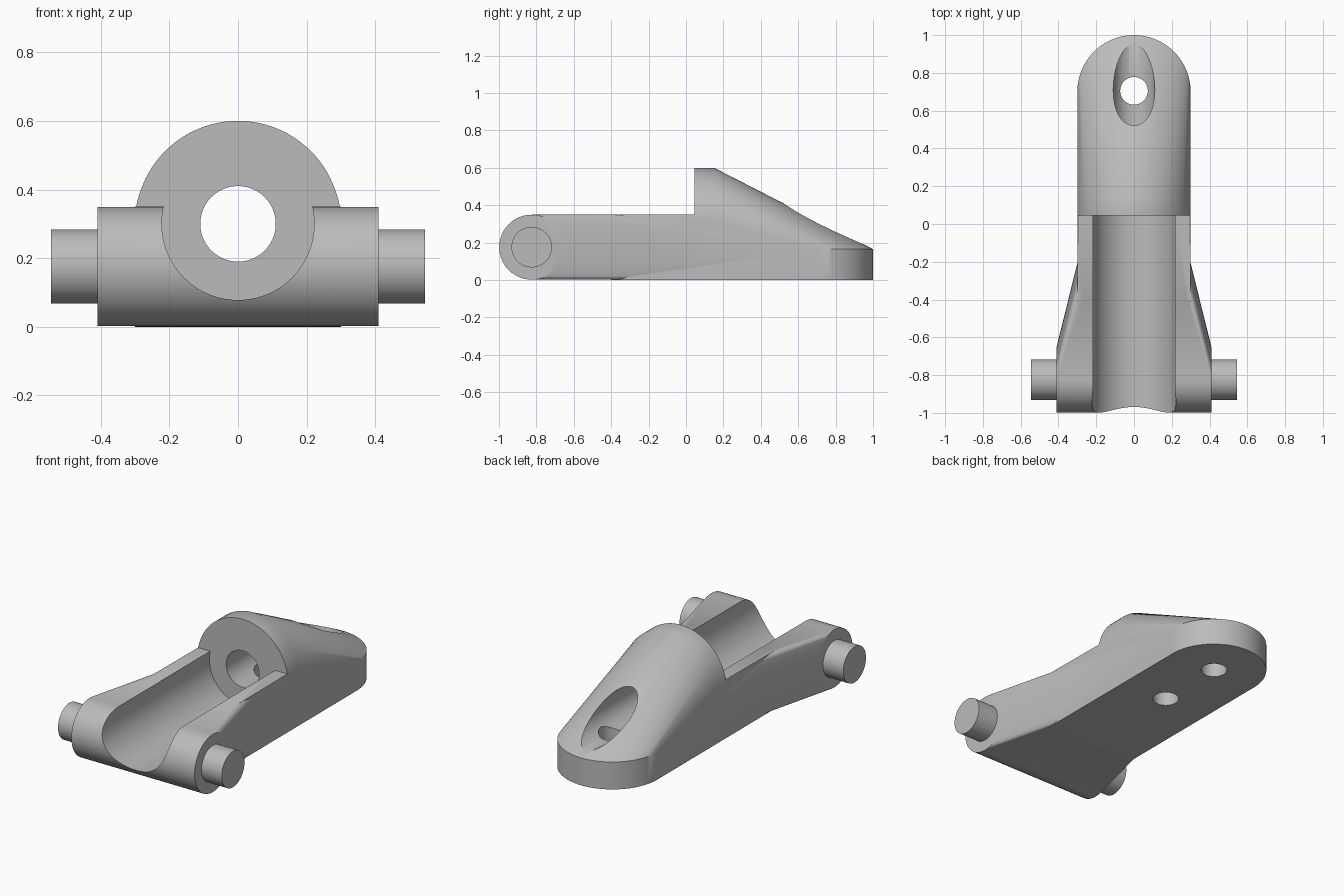
import bpy, bmesh, math
from mathutils import Vector

if "Cube" in bpy.data.objects:
    bpy.data.objects.remove(bpy.data.objects["Cube"])

grey = bpy.data.materials.new("plain grey")
grey.diffuse_color = (0.5, 0.5, 0.5, 1)
grey.use_nodes = True
grey.node_tree.nodes["Principled BSDF"].inputs["Base Color"].default_value = grey.diffuse_color
SEG = 96


def ring(axis, centre, radius):
    """Points of a circle around the given axis."""
    pts = []
    for i in range(SEG):
        a = 2 * math.pi * i / SEG
        c, s = radius * math.cos(a), radius * math.sin(a)
        off = {"x": (0, c, s), "y": (c, 0, s), "z": (c, s, 0)}[axis]
        pts.append(Vector(centre) + Vector(off))
    return pts


def hull(name, pts):
    """Convex solid around the given points."""
    bm = bmesh.new()
    for p in pts:
        bm.verts.new(p)
    res = bmesh.ops.convex_hull(bm, input=bm.verts[:])
    junk = {v for v in res["geom_interior"] + res["geom_unused"]
            if isinstance(v, bmesh.types.BMVert)}
    bmesh.ops.delete(bm, geom=list(junk), context="VERTS")
    bmesh.ops.dissolve_limit(bm, angle_limit=0.001, verts=bm.verts[:], edges=bm.edges[:])
    bmesh.ops.recalc_face_normals(bm, faces=bm.faces[:])
    me = bpy.data.meshes.new(name)
    bm.to_mesh(me)
    bm.free()
    me.materials.append(grey)
    ob = bpy.data.objects.new(name, me)
    bpy.context.collection.objects.link(ob)
    return ob


def rod(name, axis, start, end, radius):
    return hull(name, ring(axis, start, radius) + ring(axis, end, radius))


def combine(target, other, operation):
    mod = target.modifiers.new(operation, "BOOLEAN")
    mod.operation = operation
    mod.solver = "EXACT"
    mod.object = other
    bpy.context.view_layer.objects.active = target
    bpy.ops.object.modifier_apply(modifier=mod.name)
    bpy.data.objects.remove(other)


# rear body: crossbar round, upright barrel and flat round foot, wrapped together
pts = []
for x in (-0.3, 0.3):
    pts += ring("x", (x, -0.38, 0.175), 0.175)
for y in (0.045, 0.15):
    pts += ring("y", (0, y, 0.3), 0.3)
for z in (0, 0.165):
    pts += ring("z", (0, 0.7, z), 0.3)
body = hull("lever_body", pts)

# flat step in front of the barrel face
combine(body, hull("step_cutter", [(x, y, z) for x in (-1, 1)
                                   for y in (-2, 0.045) for z in (0.35, 1)]), "DIFFERENCE")

# flared front end with a rounded nose
pts = []
for half, y in ((0.41, -0.825), (0.3, -0.38)):
    for x in (-half, half):
        pts += ring("x", (x, y, 0.1755), 0.1735)
combine(body, hull("front_end", pts), "UNION")

# open trough, long bore and two upright holes
combine(body, rod("trough_cutter", "y", (0, -1.2, 0.3), (0, 0.045, 0.3), 0.222), "DIFFERENCE")
combine(body, rod("bore_cutter", "y", (0, 0, 0.3), (0, 1.2, 0.3), 0.11), "DIFFERENCE")
combine(body, rod("rear_hole_cutter", "z", (0, 0.705, -0.2), (0, 0.705, 0.3), 0.073), "DIFFERENCE")
combine(body, rod("middle_hole_cutter", "z", (0, 0.28, -0.2), (0, 0.28, 0.3), 0.073), "DIFFERENCE")

# side pivot pins
parts = [body]
for side, sx in (("left", -1), ("right", 1)):
    parts.append(rod(side + "_pivot_pin", "x", (sx * 0.40, -0.825, 0.1755),
                     (sx * 0.545, -0.825, 0.1755), 0.108))

# smooth round surfaces, crisp edges
for ob in parts:
    bpy.ops.object.select_all(action="DESELECT")
    ob.select_set(True)
    bpy.context.view_layer.objects.active = ob
    bpy.ops.object.shade_smooth_by_angle(angle=math.radians(30))
